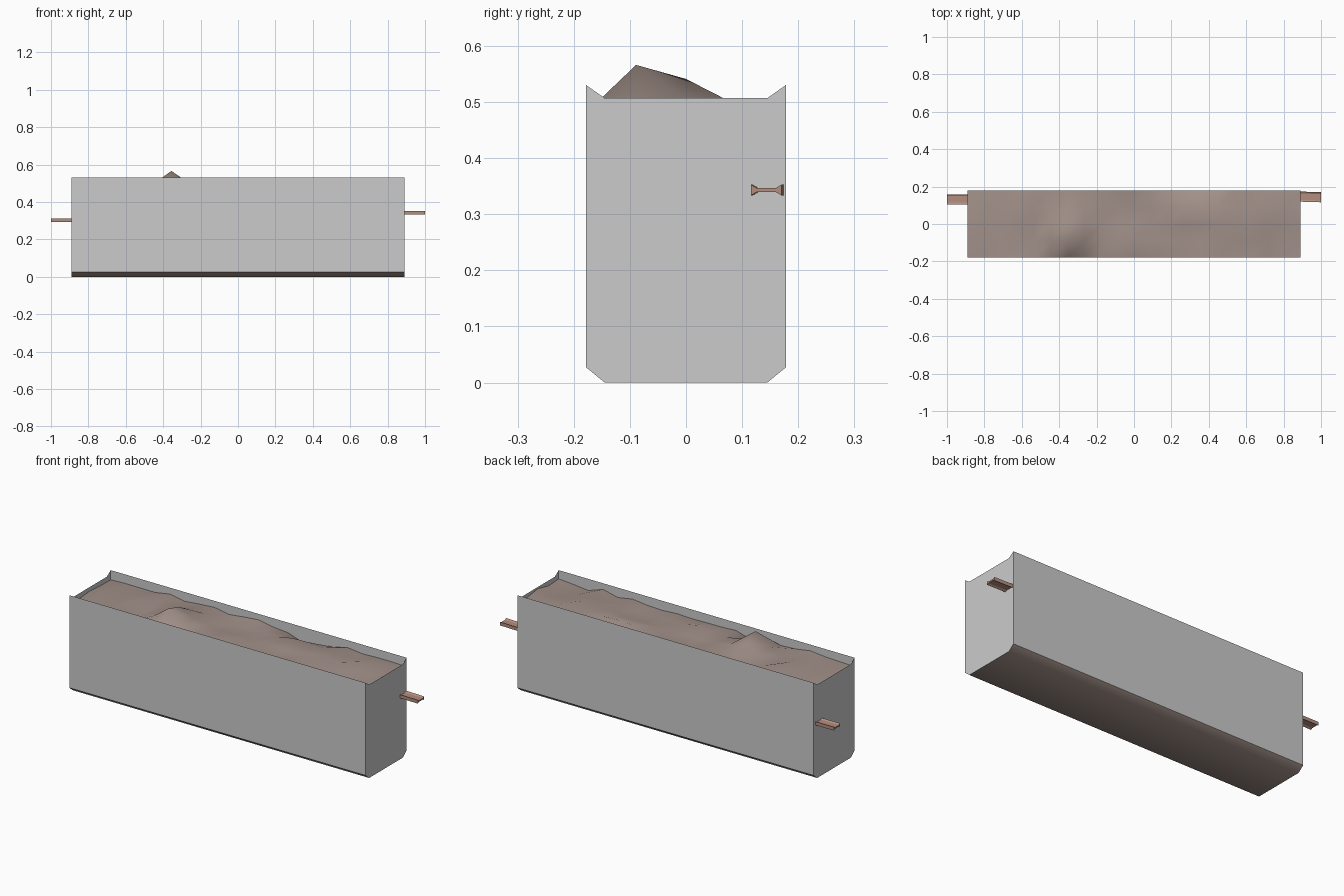
import bpy, bmesh, math, random

if "Cube" in bpy.data.objects:
    bpy.data.objects.remove(bpy.data.objects["Cube"])

L, W, RIM = 0.89, 0.178, 0.53   # half length, half width, rim height


def material(name, rgb):
    m = bpy.data.materials.new(name)
    m.diffuse_color = (*rgb, 1)
    m.use_nodes = True
    m.node_tree.nodes["Principled BSDF"].inputs["Base Color"].default_value = m.diffuse_color
    return m


def make(name, verts, faces, mat=None, smooth=False):
    me = bpy.data.meshes.new(name)
    me.from_pydata(verts, [], faces)
    for p in me.polygons:
        p.use_smooth = smooth
    ob = bpy.data.objects.new(name, me)
    bpy.context.collection.objects.link(ob)
    if mat:
        me.materials.append(mat)
    return ob


def loft(name, sections, mat=None, smooth=False, closed=True):
    """Joins matching sections; closed ones are capped."""
    n = len(sections[0])
    verts = [v for s in sections for v in s]
    faces = []
    for k in range(len(sections) - 1):
        for i in range(n if closed else n - 1):
            j = (i + 1) % n
            faces.append((k * n + i, k * n + j, (k + 1) * n + j, (k + 1) * n + i))
    if closed:
        faces += [tuple(reversed(range(n))), tuple(range(len(verts) - n, len(verts)))]
    ob = make(name, verts, faces, mat, smooth)
    bm = bmesh.new()
    bm.from_mesh(ob.data)
    if closed:
        bmesh.ops.recalc_face_normals(bm, faces=bm.faces)
    bm.to_mesh(ob.data)
    bm.free()
    return ob


dirt = material("dirt", (0.36, 0.28, 0.25))
rust = material("rust", (0.45, 0.27, 0.21))

# thin sheet walls: long sides, then ends with a lowered, notched top
end = [(-0.145, 0), (0.145, 0), (W, 0.027), (W, RIM),
       (0.145, 0.507), (-0.145, 0.507), (-W, RIM), (-W, 0.027)]
for s, side, tip in ((-1, "front", "left"), (1, "back", "right")):
    q = [(-s * -L, s * W, 0.027), (-s * L, s * W, 0.027),
         (-s * L, s * W, RIM), (-s * -L, s * W, RIM)]
    make(side + "_wall", q, [(0, 1, 2, 3)])
    make(tip + "_end_wall", [(s * L, s * y, z) for y, z in end], [tuple(range(8))])

# chamfered underside
under = [(-W, 0.027), (-0.145, 0), (0.145, 0), (W, 0.027)]
loft("underside", [[(x, y, z) for y, z in under] for x in (L, -L)],
     dirt, smooth=True, closed=False)

# uneven rubble surface: 20 x 4 grid with a few heaps and hollows
random.seed(4)
NX, NY = 20, 4
special = {(6, 1): 0.566, (6, 2): 0.541, (5, 1): 0.503, (7, 1): 0.502,
           (6, 0): 0.481, (7, 0): 0.46, (5, 2): 0.497, (7, 2): 0.505,
           (12, 4): 0.475, (13, 4): 0.445, (14, 4): 0.448, (15, 4): 0.47,
           (13, 3): 0.504, (14, 3): 0.506, (15, 3): 0.502, (16, 4): 0.49,
           (3, 2): 0.503, (4, 2): 0.475, (4, 1): 0.472, (10, 1): 0.503,
           (18, 0): 0.467, (17, 2): 0.502}
verts, faces = [], []
for i in range(NX + 1):
    for j in range(NY + 1):
        z = special.get((i, j), 0.487 + random.uniform(-0.011, 0.011))
        verts.append((-L + 2 * L * i / NX, -W + 2 * W * j / NY, z))
for i in range(NX):
    for j in range(NY):
        a = i * (NY + 1) + j
        b = a + NY + 1
        faces.append((a, b, b + 1, a + 1))
make("rubble", verts, faces, dirt, smooth=True)

# I-beam stubs poking out of both ends
half = [(0.027, 0.0095), (0.017, 0.0035), (-0.017, 0.0035), (-0.027, 0.0095)]
ibeam = half + [(y, -z) for y, z in reversed(half)]
for name, s, y0, y1, zc in (("right_beam", 1, 0.147, 0.143, 0.343),
                            ("left_beam", -1, 0.132, 0.132, 0.302)):
    loft(name, [[(s * x, yc + y, zc + z) for y, z in ibeam]
                for x, yc in ((0.87, y0), (1.0, y1))], rust)
